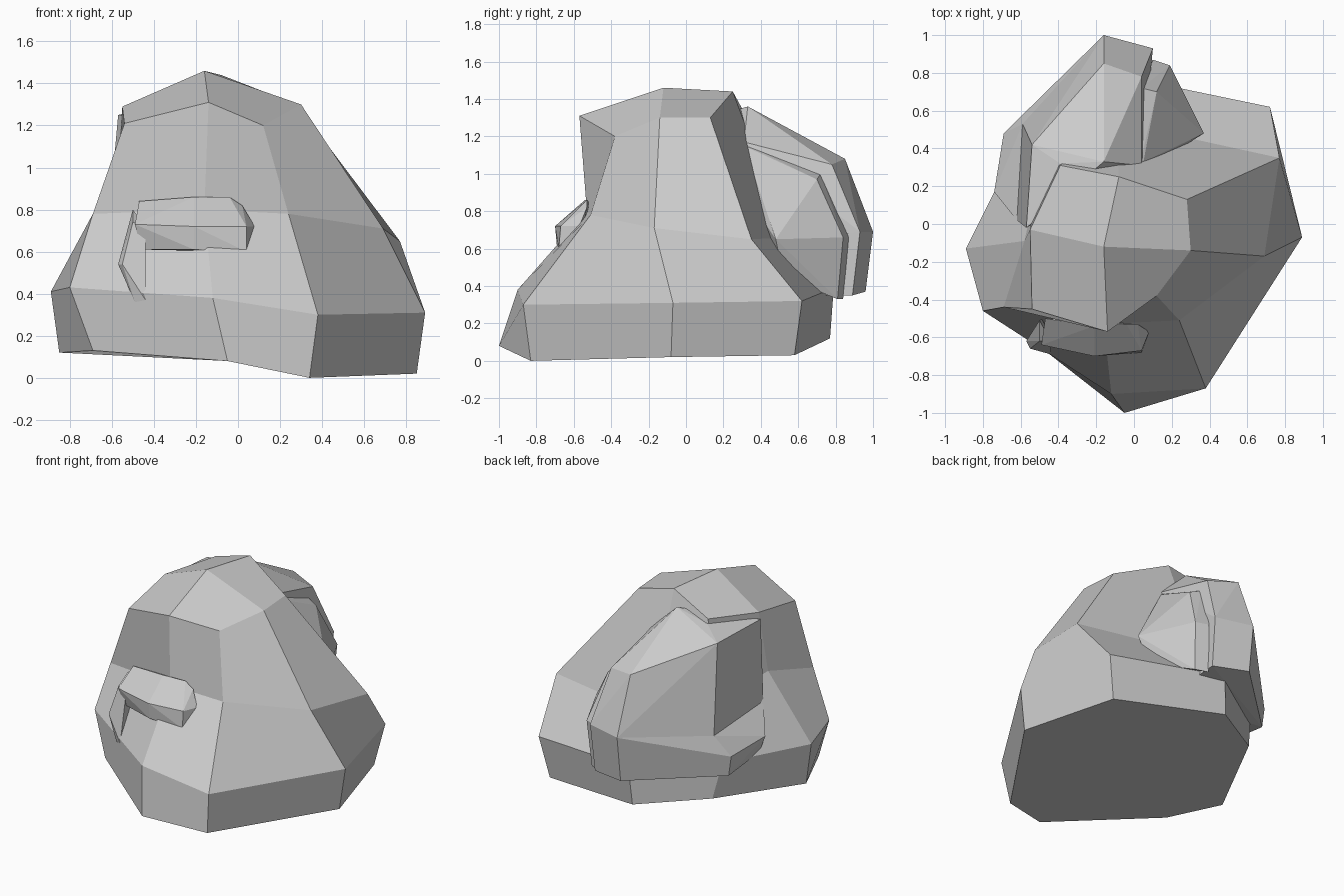
import bpy, bmesh


def finish(name, bm):
    bmesh.ops.recalc_face_normals(bm, faces=bm.faces)
    mesh = bpy.data.meshes.new(name)
    bm.to_mesh(mesh)
    bm.free()
    bpy.context.collection.objects.link(bpy.data.objects.new(name, mesh))


def hull(name, points):
    """Faceted chunk of stone wrapped around a few corner points."""
    bm = bmesh.new()
    for p in points:
        bm.verts.new(p)
    bmesh.ops.convex_hull(bm, input=bm.verts)
    loose = [v for v in bm.verts if not v.link_faces]
    bmesh.ops.delete(bm, geom=loose, context='VERTS')
    bmesh.ops.dissolve_limit(bm, angle_limit=0.06, verts=bm.verts, edges=bm.edges)
    finish(name, bm)


# Main boulder: eight-sided rings from the foot up, counter-clockwise from the front
foot = [(-.05, -1, .08), (.34, -.83, 0), (.85, -.08, .02), (.66, .58, .03),
        (-.12, .77, .12), (-.55, .49, .17), (-.85, -.13, .12), (-.69, -.5, .13)]
base = [(-.12, -.9, .38), (.38, -.87, .30), (.89, -.07, .31), (.72, .62, .32),
        (-.1, .79, .39), (-.6, .45, .42), (-.89, -.13, .41), (-.8, -.46, .43)]
waist = [(-.16, -.53, .80), (.24, -.51, .78), (.69, -.17, .71), (.77, .35, .65),
         (-.1, .54, .66), (-.48, .36, .78), (-.58, -.09, .86), (-.69, -.44, .78)]
shoulder = [(-.14, -.57, 1.31), (.12, -.38, 1.20), (.30, -.14, 1.30), (.28, .13, 1.30),
            (-.08, .25, 1.44), (-.39, .31, 1.33), (-.55, -.03, 1.29), (-.54, -.45, 1.21)]

bm = bmesh.new()
rings = [[bm.verts.new(p) for p in ring] for ring in (foot, base, waist, shoulder)]
for lo, hi in zip(rings, rings[1:]):
    for i in range(8):
        j = (i + 1) % 8
        bm.faces.new((lo[i], lo[j], hi[j], hi[i]))
bm.faces.new(rings[0][::-1])
apex = bm.verts.new((-.16, -.12, 1.46))
top = rings[-1]
for i in range(0, 8, 2):
    bm.faces.new((apex, top[i], top[i + 1], top[(i + 2) % 8]))
finish("boulder", bm)

# Large chunk leaning against the back left
hull("back_chunk", [
    (-.16, .33, 1.36), (.04, .31, 1.17), (-.39, .32, 1.30), (-.57, -.02, 1.25),
    (-.54, .42, 1.24), (-.35, .64, 1.13), (-.16, .85, 1.08), (.04, .78, 1.05),
    (-.59, .53, .64), (-.62, .02, .70), (-.16, 1, .69), (.10, .93, .69),
    (.05, .4, .5), (-.16, .96, .5), (.09, .89, .5), (-.55, .5, .5), (-.6, .05, .5)])

# Flared skirt under the chunk
hull("back_skirt", [
    (-.59, .53, .64), (-.62, .02, .70), (-.16, 1, .69), (.10, .93, .69), (.05, .4, .6),
    (-.69, .48, .50), (-.74, .17, .54), (-.43, .74, .53),
    (-.16, .96, .37), (.09, .89, .35), (-.67, .48, .36), (-.70, .18, .42), (.05, .4, .35)])

# Thinner slab along the right side of that chunk
hull("back_slab", [
    (.03, .31, 1.16), (.05, .33, 1.14), (.12, .70, .97), (.04, .72, 1.0),
    (.19, .84, .66), (.10, .87, .66), (.37, .48, .65), (.1, .31, .9),
    (.17, .81, .33), (.08, .84, .33), (.30, .52, .45)])

# Narrow ledge on the front face
hull("front_ledge", [
    (-.47, -.50, .84), (-.21, -.54, .86), (-.04, -.53, .86), (.02, -.53, .82),
    (-.49, -.64, .73), (-.21, -.70, .72), (.04, -.67, .72), (.08, -.57, .72),
    (-.46, -.61, .61), (-.21, -.69, .61), (.04, -.68, .60), (.06, -.57, .60)])

# Small hook hanging from the ledge's left end
hull("ledge_hook", [
    (-.50, -.51, .80), (-.50, -.62, .74), (-.44, -.62, .72), (-.57, -.62, .54),
    (-.55, -.66, .54), (-.44, -.65, .55), (-.49, -.66, .36), (-.44, -.69, .37),
    (-.48, -.50, .45)])
